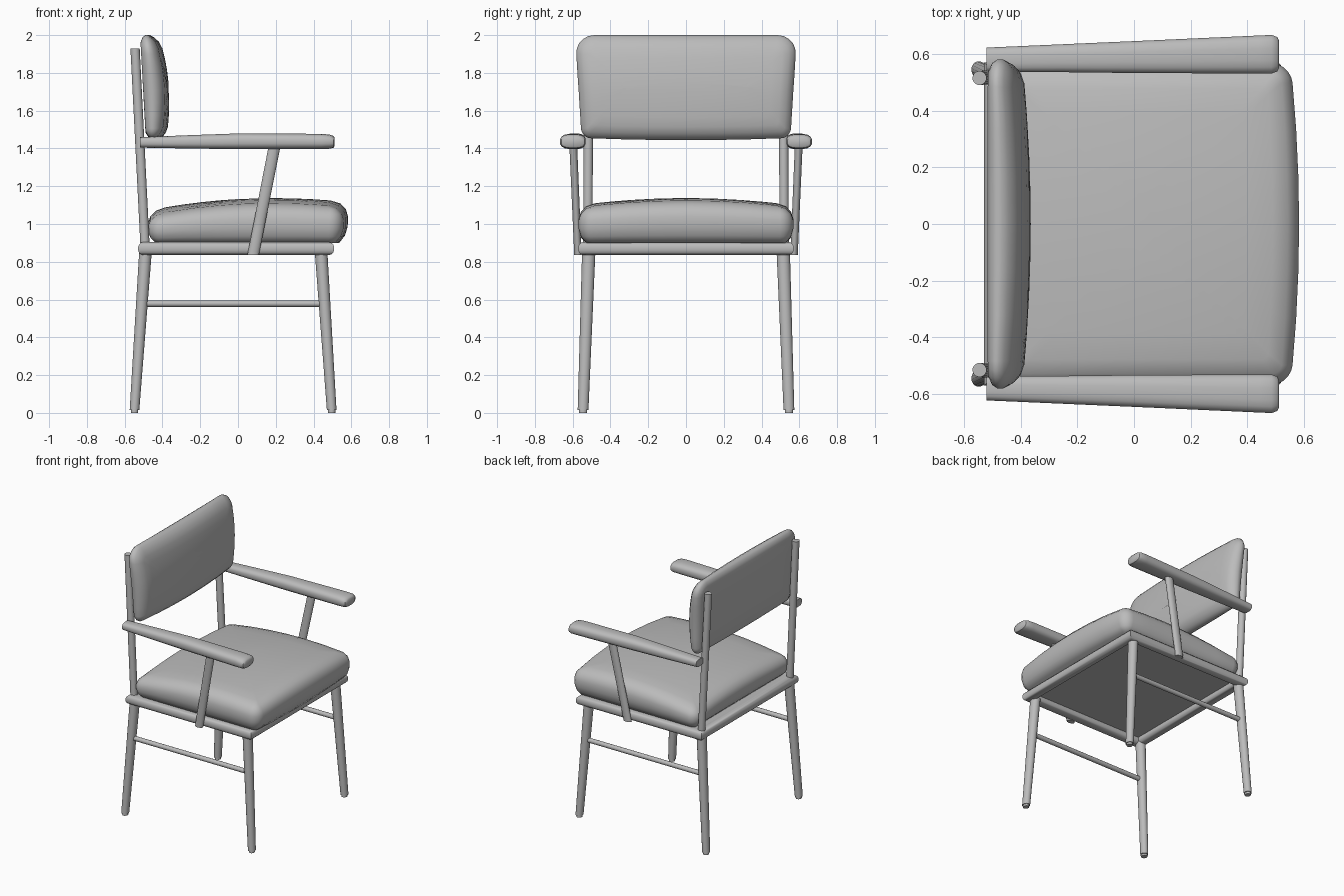
import bpy, bmesh, math
from mathutils import Vector

if "Cube" in bpy.data.objects:
    bpy.data.objects.remove(bpy.data.objects["Cube"], do_unlink=True)

grey = bpy.data.materials.new("plain grey")
grey.use_nodes = True
GREY = (0.5, 0.5, 0.5, 1)
grey.diffuse_color = GREY
grey.node_tree.nodes["Principled BSDF"].inputs["Base Color"].default_value = GREY


def loft(name, rings, cyclic=False, angle=40):
    """Skin closed rings of points; cap the ends unless cyclic."""
    bm = bmesh.new()
    loops = [[bm.verts.new(p) for p in ring] for ring in rings]
    n = len(loops[0])
    pairs = list(zip(loops, loops[1:])) + ([(loops[-1], loops[0])] if cyclic else [])
    for a, b in pairs:
        for i in range(n):
            j = (i + 1) % n
            bm.faces.new((a[i], a[j], b[j], b[i]))
    if not cyclic:
        bm.faces.new(loops[0])
        bm.faces.new(loops[-1])
    bmesh.ops.recalc_face_normals(bm, faces=bm.faces)
    mesh = bpy.data.meshes.new(name)
    bm.to_mesh(mesh)
    bm.free()
    mesh.materials.append(grey)
    obj = bpy.data.objects.new(name, mesh)
    bpy.context.collection.objects.link(obj)
    bpy.ops.object.select_all(action='DESELECT')
    obj.select_set(True)
    bpy.context.view_layer.objects.active = obj
    bpy.ops.object.shade_smooth_by_angle(angle=math.radians(angle))
    return obj


def oval(ru, rv, power=2, n=16):
    """Superellipse outline; a higher power is squarer."""
    def f(t):
        return math.copysign(abs(t) ** (2 / power), t)
    angles = [2 * math.pi * (i + 0.5) / n for i in range(n)]
    return [(ru * f(math.cos(a)), rv * f(math.sin(a))) for a in angles]


def upright(name, stations):
    """Leaning rod with level ends; stations are (x, y, z, rx, ry)."""
    loft(name, [[(x + u, y + v, z) for u, v in oval(rx, ry)]
                for x, y, z, rx, ry in stations])


def lengthwise(name, stations, power=2):
    """Rod along x; stations are (x, y, z, ry, rz)."""
    loft(name, [[(x, y + u, z + v) for u, v in oval(ry, rz, power)]
                for x, y, z, ry, rz in stations])


def rounded_rect(hu, hv, radii, steps=5, side=6):
    """Rounded rectangle outline; radii for the +v and -v corners."""
    corners = []
    for su, sv, start in ((1, 1, 0), (-1, 1, 90), (-1, -1, 180), (1, -1, 270)):
        r = radii[0] if sv > 0 else radii[1]
        r = min(r, hu * 0.9, hv * 0.9)
        for k in range(steps + 1):
            a = math.radians(start + 90 * k / steps)
            corners.append(Vector((su * (hu - r) + r * math.cos(a),
                                   sv * (hv - r) + r * math.sin(a))))
    pts = []
    for i, p in enumerate(corners):
        pts.append(p)
        if i % (steps + 1) == steps:
            q = corners[(i + 1) % len(corners)]
            pts += [p.lerp(q, k / side) for k in range(1, side)]
    return pts


def cushion(name, hu, hv, radii, profile, place):
    """Stack inset outlines; profile is (inset, height fraction)."""
    rings = []
    for inset, t in profile:
        r = [max(q - inset, 0.02) for q in radii]
        rings.append([place(p.x, p.y, t)
                      for p in rounded_rect(hu - inset, hv - inset, r)])
    loft(name, rings, angle=60)


# Seat cushion, crowned, with a bowed front edge
def seat_place(u, v, t):
    x = 0.04 + u
    top = 1.137 - 0.035 * (v / 0.55) ** 2 - 0.055 * ((x - 0.18) / 0.6) ** 2
    if u > 0:
        x += 0.03 * (u / 0.51) * (1 - (v / 0.57) ** 2) - 0.015 * (1 - t) * u
    return (x, v, 0.9 + t * (top - 0.9))


cushion("seat_cushion", 0.515, 0.568, (0.07, 0.07),
        [(0.3, 0), (0.04, 0), (0.012, 0.18), (0, 0.4), (0, 0.65), (0.012, 0.82),
         (0.04, 0.95), (0.09, 1), (0.18, 1), (0.28, 1), (0.38, 1), (0.47, 1)], seat_place)


# Back cushion, leaning with the posts and bulging forward
def back_place(u, v, t):
    z = 1.722 + v
    y = u * (1 + 0.03 * v / 0.28)
    rear = -0.503 - 0.055 * v
    fall = (v / 0.28) ** 2
    depth = 0.137 - 0.03 * fall - 0.012 * fall * (v > 0) - 0.03 * (u / 0.57) ** 2
    z += 0.012 * (u / 0.57) ** 2 * (v < 0)
    return (rear + t * depth, y, z)


cushion("back_cushion", 0.57, 0.278, (0.1, 0.05),
        [(0.2, 0), (0.04, 0), (0.012, 0.15), (0, 0.35), (0, 0.55), (0.012, 0.75),
         (0.035, 0.92), (0.07, 1), (0.12, 1), (0.18, 1), (0.25, 1)], back_place)

# Seat frame of round rail with mitred corners, and the panel inside it
loft("seat_frame", [[(-0.01 + sx * (0.483 + c), sy * (0.535 + c), 0.87 + s)
                     for sx, sy in ((1, 1), (-1, 1), (-1, -1), (1, -1))]
                    for c, s in oval(0.036, 0.035, 2.4)], cyclic=True)
loft("seat_panel", [[(-0.01 + sx * 0.48, sy * 0.53, z)
                     for sx, sy in ((1, 1), (-1, 1), (-1, -1), (1, -1))]
                    for z in (0.88, 0.902)])

for side, s in (("left", 1), ("right", -1)):
    # Legs, splayed and tapered to small feet
    for end, x_top, x_foot in (("rear", -0.49, -0.548), ("front", 0.44, 0.496)):
        upright(f"{end}_leg_{side}", [(x_foot, s * 0.545, 0.015, 0.026, 0.029),
                                      (x_top, s * 0.515, 0.85, 0.034, 0.036)])
        upright(f"{end}_foot_{side}", [(x_foot, s * 0.545, 0, 0.02, 0.022),
                                       (x_foot, s * 0.545, 0.02, 0.02, 0.022)])
    # Back post
    upright(f"back_post_{side}", [(-0.492, s * 0.52, 0.88, 0.025, 0.025),
                                  (-0.545, s * 0.515, 1.93, 0.025, 0.025)])
    # Low side stretcher
    lengthwise(f"stretcher_{side}", [(-0.51, s * 0.526, 0.578, 0.017, 0.017),
                                     (0.455, s * 0.526, 0.578, 0.017, 0.017)])
    # Armrest, widening to a rounded front
    lengthwise(f"armrest_{side}", [(-0.52, s * 0.58, 1.432, 0.043, 0.028),
                                   (-0.25, s * 0.585, 1.435, 0.05, 0.036),
                                   (0, s * 0.589, 1.438, 0.057, 0.042),
                                   (0.44, s * 0.598, 1.437, 0.068, 0.041),
                                   (0.485, s * 0.599, 1.436, 0.069, 0.038),
                                   (0.505, s * 0.599, 1.435, 0.062, 0.032),
                                   (0.512, s * 0.599, 1.435, 0.048, 0.022)], 2.8)
    # Slanted arm support
    upright(f"arm_support_{side}", [(0.08, s * 0.572, 0.835, 0.031, 0.02),
                                    (0.195, s * 0.597, 1.42, 0.032, 0.021)])
